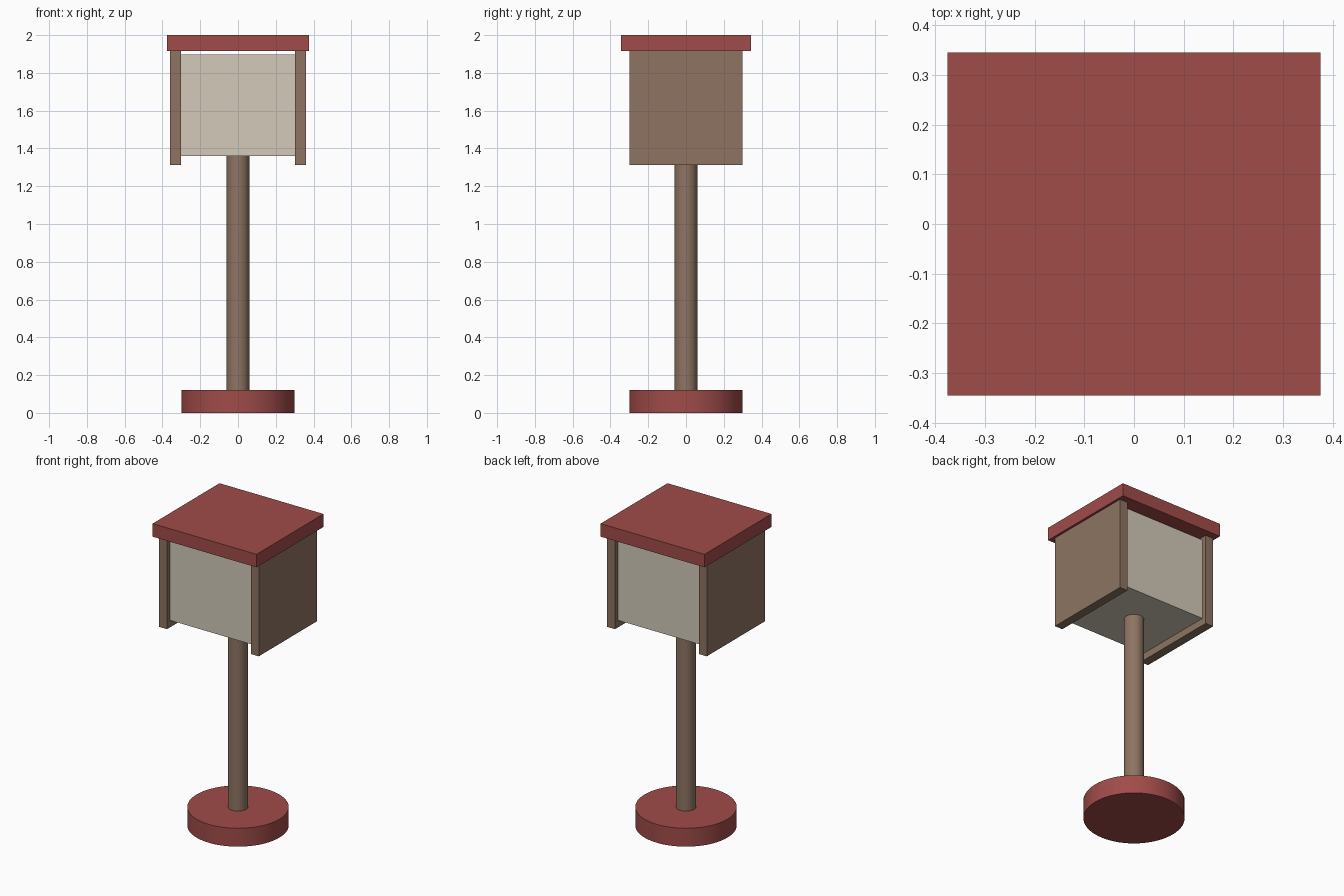
import bpy

if "Cube" in bpy.data.objects:
    bpy.data.objects.remove(bpy.data.objects["Cube"])


def material(name, rgb):
    # sRGB 0-255 to linear
    lin = [((c / 255 + 0.055) / 1.055) ** 2.4 for c in rgb]
    m = bpy.data.materials.new(name)
    m.diffuse_color = (*lin, 1)
    m.use_nodes = True
    m.node_tree.nodes["Principled BSDF"].inputs["Base Color"].default_value = m.diffuse_color
    return m


RED = material("barn red", (160, 76, 73))
WOOD = material("brown wood", (142, 116, 98))
CREAM = material("pale cream", (210, 202, 186))


def box(name, x, y, z, mat):
    """Box from (min, max) pairs on each axis."""
    bpy.ops.mesh.primitive_cube_add(size=1, location=[sum(p) / 2 for p in (x, y, z)])
    ob = bpy.context.object
    ob.name = name
    ob.scale = [p[1] - p[0] for p in (x, y, z)]
    bpy.ops.object.transform_apply(location=False, rotation=False, scale=True)
    ob.data.materials.append(mat)
    return ob


def disc(name, radius, z0, z1, mat):
    """Upright cylinder, smooth around its side."""
    bpy.ops.mesh.primitive_cylinder_add(vertices=64, radius=radius, depth=z1 - z0,
                                        location=(0, 0, (z0 + z1) / 2))
    ob = bpy.context.object
    ob.name = name
    bpy.ops.object.shade_smooth_by_angle()
    ob.data.materials.append(mat)
    return ob


# Stand
disc("base", 0.30, 0, 0.12, RED)
disc("post", 0.06, 0.12, 1.36, WOOD)

# Cabinet, with a thin gap left under the roof
box("cabinet", (-0.303, 0.303), (-0.27, 0.27), (1.36, 1.897), CREAM)

# Side panels
for side, s in (("left", -1), ("right", 1)):
    box(side + "_panel", sorted((s * 0.303, s * 0.36)), (-0.30, 0.30), (1.313, 1.915), WOOD)

# Flat overhanging roof
box("roof", (-0.375, 0.375), (-0.345, 0.345), (1.915, 2.0), RED)
